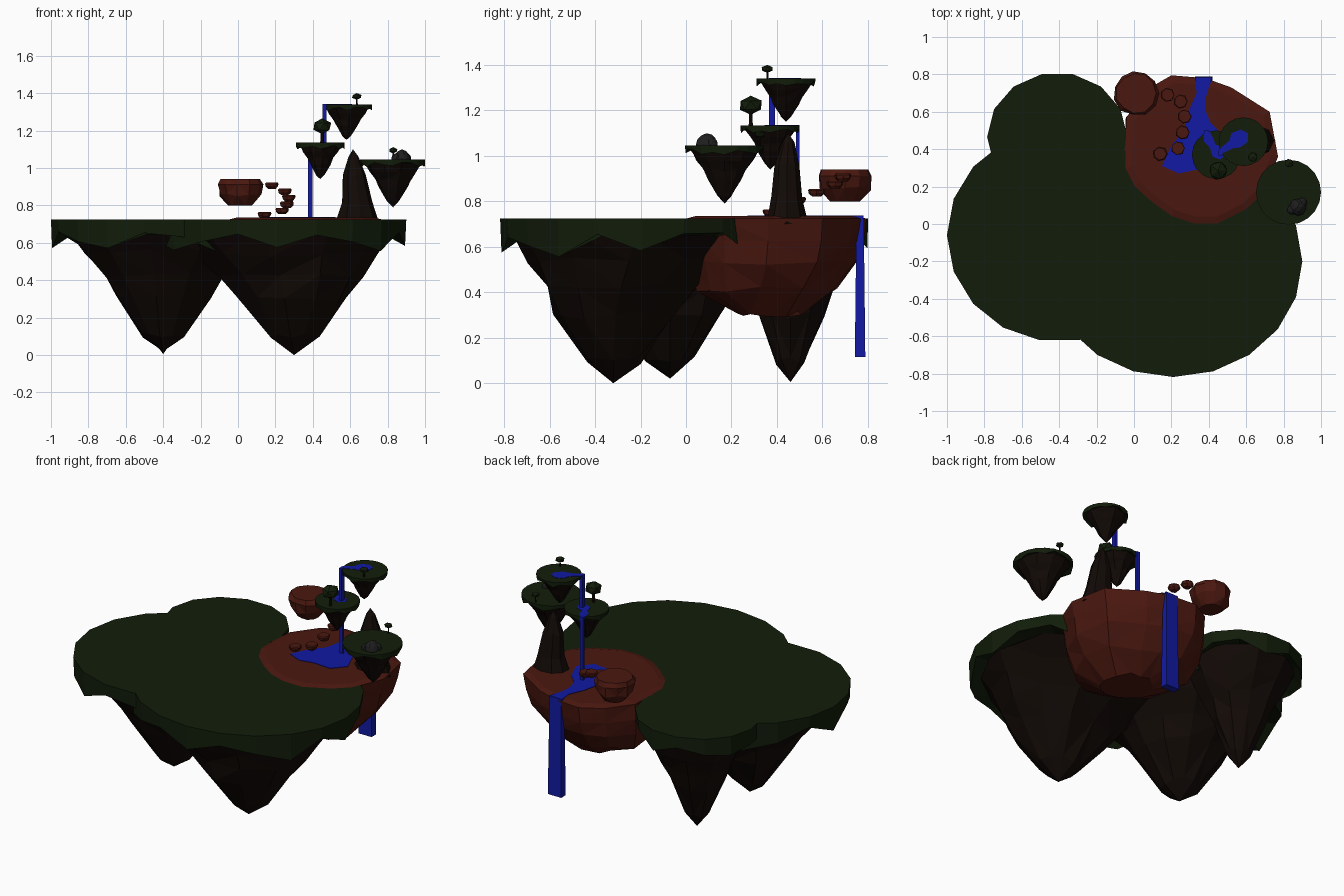
import bpy, bmesh, math, random
from mathutils import Vector

if "Cube" in bpy.data.objects:
    bpy.data.objects.remove(bpy.data.objects["Cube"])
random.seed(7)
TAU = 2 * math.pi

def mat(name, r, g, b):
    m = bpy.data.materials.new(name)
    m.diffuse_color = (r, g, b, 1)
    m.use_nodes = True
    m.node_tree.nodes["Principled BSDF"].inputs["Base Color"].default_value = m.diffuse_color
    return m

GRASS = mat("grass", .006, .012, .003)
ROCK = mat("dark_rock", .006, .003, .002)
CLAY = mat("red_rock", .070, .009, .005)
WATER = mat("water", .006, .010, .36)
GREY = mat("boulder", .013, .013, .013)

def finish(name, bm, m):
    bmesh.ops.recalc_face_normals(bm, faces=bm.faces)
    me = bpy.data.meshes.new(name)
    bm.to_mesh(me)
    bm.free()
    me.materials.append(m)
    ob = bpy.data.objects.new(name, me)
    bpy.context.collection.objects.link(ob)
    return ob

def loft(name, rings, m, tip=None, tri=False):
    """Skin equal-length rings; cap the first, close the last with a cap or a tip point."""
    bm = bmesh.new()
    vs = [[bm.verts.new(p) for p in r] for r in rings]
    n = len(vs[0])
    for a, b in zip(vs, vs[1:]):
        for i in range(n):
            bm.faces.new((a[i], a[(i + 1) % n], b[(i + 1) % n], b[i]))
    bm.faces.new(vs[0])
    if tip:
        t = bm.verts.new(tip)
        for i in range(n):
            bm.faces.new((vs[-1][i], vs[-1][(i + 1) % n], t))
    else:
        bm.faces.new(vs[-1])
    if tri:
        bmesh.ops.triangulate(bm, faces=[f for f in bm.faces if len(f.verts) == 4])
    return finish(name, bm, m)

def ring(cx, cy, rx, ry, z, n, jit=0, jz=0):
    out = []
    for i in range(n):
        a = TAU * i / n
        k = 1 + random.uniform(-jit, jit)
        out.append((cx + rx * k * math.cos(a), cy + ry * k * math.sin(a),
                    z + random.uniform(-jz, jz)))
    return out

def island(name, cx, cy, rx, ry, n, top, drip, tip, rn):
    # grass cap with ragged hanging edge, hollowed back up to the rock
    lip = ring(cx, cy, rx, ry, top, n)
    hang = []
    for i, p in enumerate(ring(cx, cy, rx * .99, ry * .99, top, n)):
        d = random.uniform(.8, 1) if i % 3 == 0 else random.uniform(.35, .75)
        hang.append((p[0], p[1], top - drip * d))
    inner = ring(cx, cy, rx * .86, ry * .86, top - drip * .45, n)
    loft(name + "_grass", [lip, hang, inner], GRASS)
    # faceted rock cone leaning to its tip
    depth = top - tip[2]
    rings = []
    for s, d in ((.91, .06), (.74, .25), (.55, .42), (.43, .59), (.19, .87)):
        t = min(1, 1.6 * (1 - s))
        rings.append(ring(cx + (tip[0] - cx) * t, cy + (tip[1] - cy) * t, rx * s, ry * s,
                          top - depth * d, rn, .05, depth * .025 * (d > .1)))
    loft(name + "_rock", rings, ROCK, tip, True)

# Main and hovering islands
island("front_island", .21, -.20, .69, .618, 20, .725, .17, (.30, -.32, 0), 11)
island("left_island", -.40, -.06, .60, .57, 18, .725, .18, (-.40, -.07, .02), 11)
island("back_island", -.41, .465, .375, .345, 14, .725, .15, (-.40, .46, .005), 10)
island("high_islet", .585, .44, .132, .13, 20, 1.34, .035, (.58, .44, 1.15), 9)
island("middle_islet", .44, .37, .13, .13, 20, 1.135, .035, (.44, .37, .94), 9)
island("right_islet", .826, .17, .174, .174, 20, 1.045, .04, (.83, .17, .79), 10)

# Red rock mass: one outline scaled down through the levels
outline = [(-.04, .57), (-.05, .42), (-.05, .3), (0, .2), (.1, .11), (.2, .04), (.32, 0), (.45, 0),
           (.6, .075), (.69, .16), (.77, .36), (.725, .6), (.52, .73), (.38, .78), (.2, .795), (.07, .72)]
C = Vector((.38, .40))
levels = []
for s, z, j, dx, dy in ((.9, .735, 0, 0, 0), (1, .724, 0, 0, 0), (.97, .62, .02, -.01, 0),
                        (.93, .53, .02, -.02, -.01), (.77, .41, .03, -.03, -.04), (.36, .305, .03, 0, -.03)):
    lv = []
    for p in outline:
        q = C + (Vector(p) - C) * s * (1 + random.uniform(-j, j))
        lv.append((q.x + dx, q.y + dy, z + random.uniform(-j, j) * .5))
    levels.append(lv)
loft("red_rock_mass", levels, CLAY, tri=True)

def bowl(name, x, y, top, r, h, n):
    loft(name, [ring(x, y, r * .88, r * .88, top, n, .04),
                ring(x, y, r, r, top - h * .2, n, .05),
                ring(x, y, r * .92, r * .92, top - h * .6, n, .05, h * .06),
                ring(x, y, r * .55, r * .55, top - h, n, .08)], CLAY, tri=True)

# Floating red rock and the stepping stones leading to it
bowl("floating_red_rock", .012, .70, .94, .122, .14, 11)
steps = [(.18, .69, .922), (.25, .655, .89), (.27, .575, .855), (.26, .49, .82),
         (.235, .405, .787), (.14, .375, .765)]
for i, (x, y, z) in enumerate(steps):
    bowl(f"stepping_stone_{i + 1}", x, y, z, .038, .034, 7)

# Rock spire
loft("rock_spire",
     [ring(.635, .445, .12, .095, .70, 9, .04), ring(.635, .445, .085, .07, .82, 9, .05, .01),
      ring(.62, .445, .064, .056, .96, 9, .05, .01), ring(.617, .45, .028, .027, 1.06, 9, .05)],
     ROCK, (.615, .45, 1.10), True)

def sheet(name, pts, z, h=.006):
    loft(name, [[(x, y, z) for x, y in pts], [(x, y, z - h) for x, y in pts]], WATER)

def fall(name, x0, x1, y0, y1, z0, z1, grow=0):
    def rect(z, g):
        return [(x0 - g, y0 - g, z), (x1 + g, y0 - g, z), (x1 + g, y1 + g, z), (x0 - g, y1 + g, z)]
    loft(name, [rect(z1, 0), rect(z0, grow)], WATER)

# Pools and streams
sheet("main_pool", [(.15, .31), (.24, .27), (.33, .29), (.45, .28), (.52, .36), (.47, .48), (.41, .54),
                    (.385, .6), (.385, .68), (.415, .78), (.325, .78), (.335, .7), (.29, .6), (.27, .5),
                    (.20, .42)], .738, .012)
sheet("high_pool", [(.455, .375), (.49, .385), (.53, .405), (.57, .41), (.61, .44), (.61, .485), (.57, .505),
                    (.52, .485), (.51, .445), (.455, .40)], 1.342)
sheet("middle_pool", [(.42, .36), (.46, .345), (.495, .37), (.48, .41), (.435, .425), (.425, .455), (.405, .495),
                      (.37, .485), (.375, .44), (.405, .41)], 1.137)
# Waterfalls
fall("main_waterfall", .332, .412, .75, .782, .115, .735, .007)
fall("high_waterfall", .453, .473, .366, .392, 1.135, 1.342)
fall("middle_waterfall", .374, .397, .483, .499, .73, 1.137)

def blob(name, x, y, z, rx, rz, m, sub=1):
    bm = bmesh.new()
    bmesh.ops.create_icosphere(bm, subdivisions=sub, radius=1)
    for v in bm.verts:
        k = random.uniform(.92, 1.1)
        v.co = Vector((x + v.co.x * rx * k, y + v.co.y * rx * k, z + v.co.z * rz * k))
    finish(name, bm, m)

def tree(name, x, y, base, height, r, rz):
    loft(name + "_trunk", [ring(x, y, r * .2, r * .2, base - .005, 6),
                           ring(x, y, r * .14, r * .14, base + height - rz, 6)], ROCK)
    blob(name + "_canopy", x, y, base + height - rz, r, rz, GRASS)

# Trees and boulders
tree("middle_tree", .45, .285, 1.135, .13, .053, .042)
tree("high_tree", .635, .358, 1.34, .06, .028, .017)
tree("right_tree", .83, .325, 1.045, .065, .025, .016)
for i, (x, y, r, h) in enumerate([(.875, .09, .045, .048), (.845, .075, .026, .03), (.90, .115, .026, .03)]):
    blob(f"boulder_{i + 1}", x, y, 1.05, r, h, GREY, 2)
